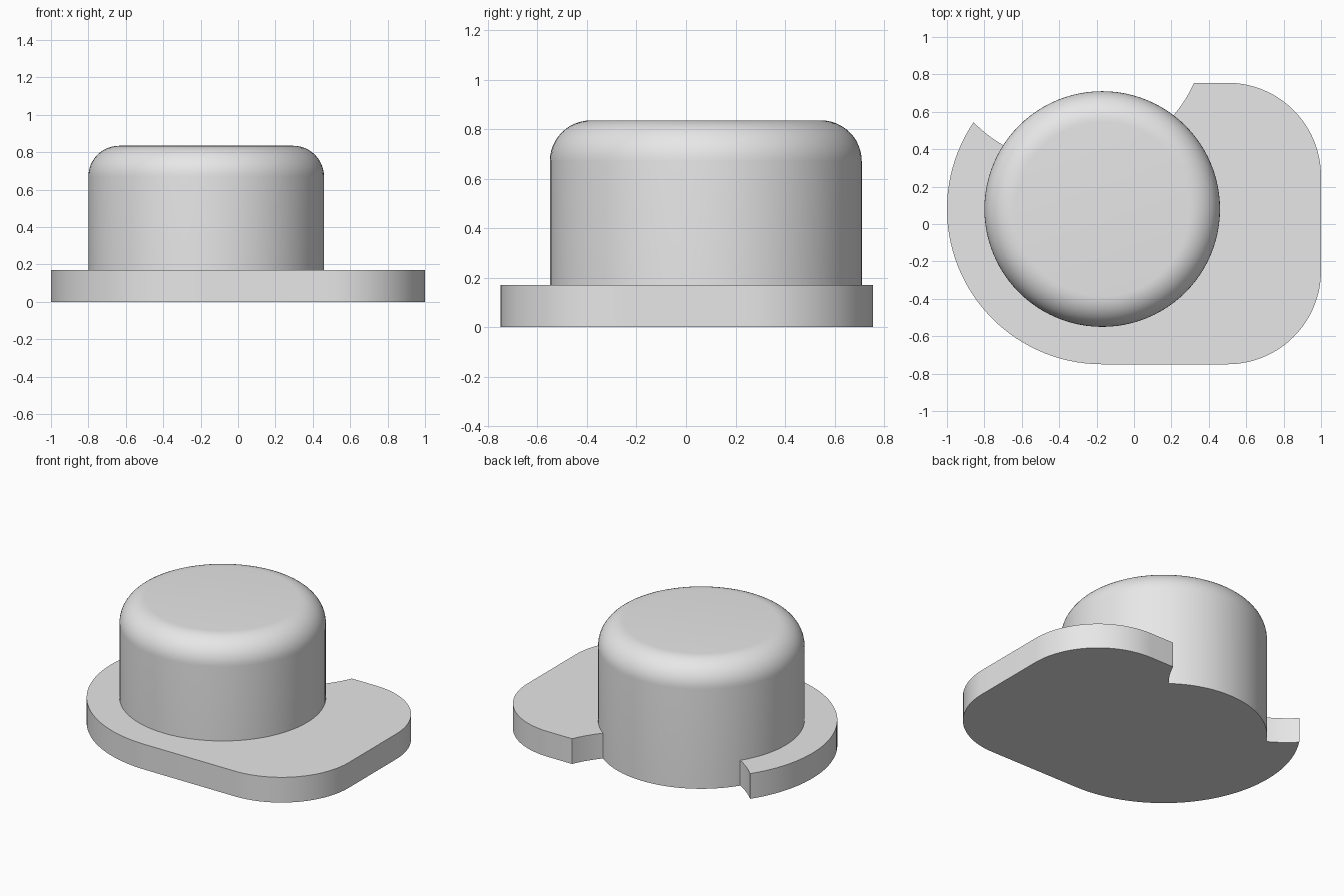
import bpy, bmesh
from math import cos, sin, radians, pi

cube = bpy.data.objects.get("Cube")
if cube:
    bpy.data.objects.remove(cube, do_unlink=True)

# One plain grey for everything
GREY = (0.8, 0.8, 0.8, 1)
mat = bpy.data.materials.new("light_grey")
mat.use_nodes = True
mat.diffuse_color = GREY
mat.node_tree.nodes["Principled BSDF"].inputs["Base Color"].default_value = GREY

CX, CY = -0.17, 0.08      # axis of the round body
BASE_H = 0.17


def arc(cx, cy, r, start, end, steps):
    """Points along an arc, angles in degrees."""
    angles = [radians(start + (end - start) * i / steps) for i in range(steps + 1)]
    return [(cx + r * cos(a), cy + r * sin(a)) for a in angles]


def finish(name, bm):
    bmesh.ops.recalc_face_normals(bm, faces=bm.faces)
    mesh = bpy.data.meshes.new(name)
    bm.to_mesh(mesh)
    bm.free()
    mesh.materials.append(mat)
    obj = bpy.data.objects.new(name, mesh)
    bpy.context.collection.objects.link(obj)
    bpy.ops.object.select_all(action='DESELECT')
    obj.select_set(True)
    bpy.context.view_layer.objects.active = obj
    bpy.ops.object.shade_smooth_by_angle(angle=radians(25))
    return obj


# Base plate: round left end, two rounded right corners, scooped notch at the back
outline = (arc(CX, CY, 0.83, 146, 270, 40)
           + arc(0.5, -0.25, 0.5, 270, 360, 28)
           + arc(0.5, 0.255, 0.5, 0, 90, 28)
           + arc(-0.34, 1.05, 0.724, -24.1, -135.8, 36))
bm = bmesh.new()
face = bm.faces.new([bm.verts.new((x, y, 0)) for x, y in outline])
bmesh.ops.remove_doubles(bm, verts=bm.verts, dist=0.001)
top = bmesh.ops.extrude_face_region(bm, geom=list(bm.faces), use_keep_orig=True)
bmesh.ops.translate(bm, vec=(0, 0, BASE_H),
                    verts=[v for v in top["geom"] if isinstance(v, bmesh.types.BMVert)])
finish("base_plate", bm)

# Round body: a turned profile with a rounded upper shoulder
R, H, ROUND = 0.63, 0.835, 0.165
profile = ([(0, 0), (R, 0)]
           + arc(R - ROUND, H - ROUND, ROUND, 0, 90, 12)
           + [(0, H)])
bm = bmesh.new()
verts = [bm.verts.new((CX + r, CY, z)) for r, z in profile]
edges = [bm.edges.new(pair) for pair in zip(verts, verts[1:])]
bmesh.ops.spin(bm, geom=verts + edges, cent=(CX, CY, 0), axis=(0, 0, 1),
               angle=2 * pi, steps=96, use_merge=True)
bmesh.ops.remove_doubles(bm, verts=bm.verts, dist=0.0005)
finish("round_body", bm)
